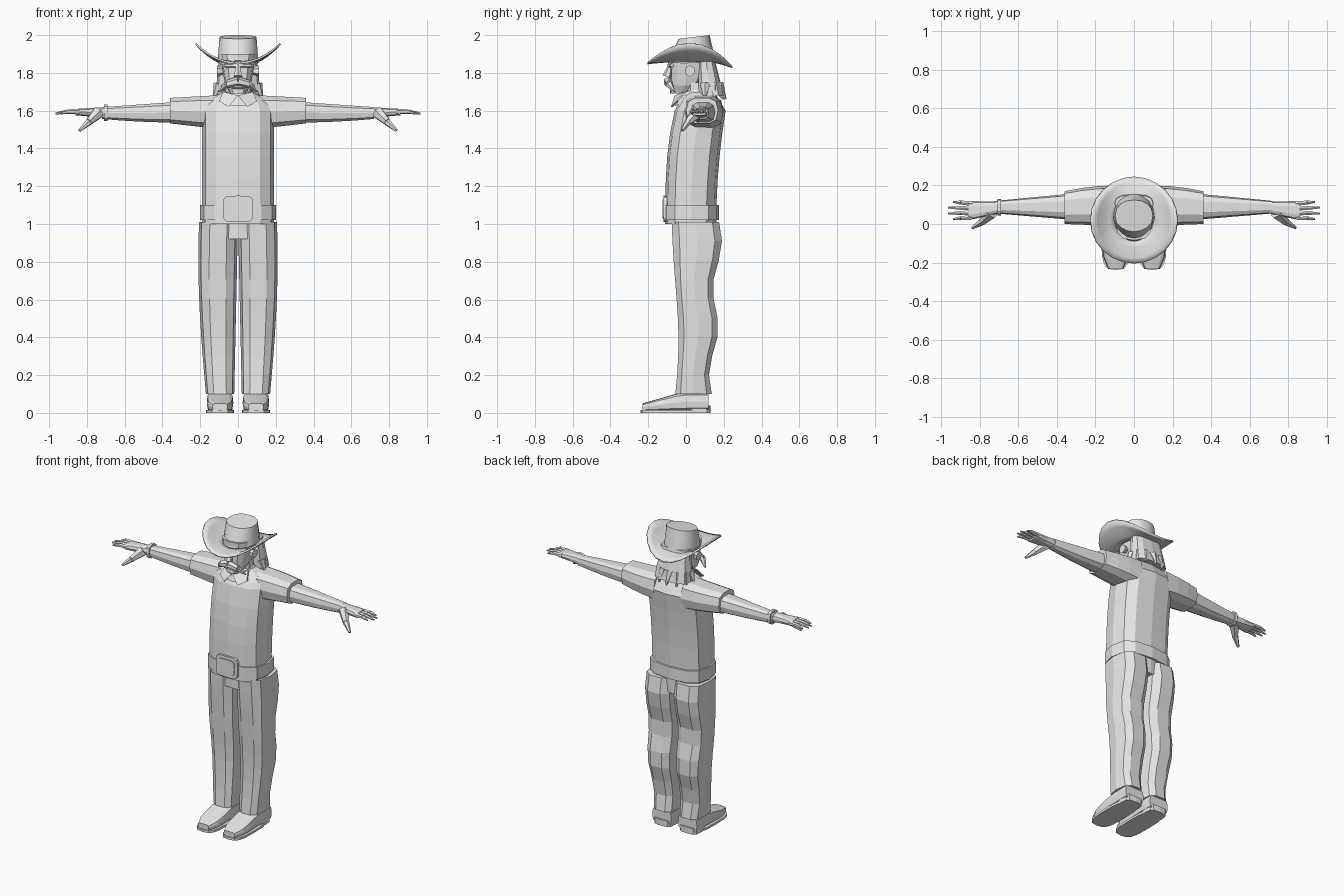
import bpy, bmesh
from math import sin, cos, pi, sqrt, copysign
from mathutils import Matrix, Vector

if "Cube" in bpy.data.objects:
    bpy.data.objects.remove(bpy.data.objects["Cube"])

GREY = (0.8, 0.8, 0.8, 1)
material = bpy.data.materials.new("light grey")
material.use_nodes = True
material.diffuse_color = GREY
material.node_tree.nodes["Principled BSDF"].inputs["Base Color"].default_value = GREY


def finish(name, bm):
    """Turn a bmesh into a named object with the shared material."""
    bmesh.ops.recalc_face_normals(bm, faces=bm.faces)
    mesh = bpy.data.meshes.new(name)
    bm.to_mesh(mesh)
    bm.free()
    mesh.materials.append(material)
    result = bpy.data.objects.new(name, mesh)
    bpy.context.collection.objects.link(result)
    return result


def skin(name, rings, cap=True):
    """Bridge rings that have equal numbers of points."""
    bm = bmesh.new()
    loops = [[bm.verts.new(point) for point in ring] for ring in rings]
    for lower, upper in zip(loops, loops[1:]):
        for i in range(len(lower)):
            bm.faces.new((lower[i - 1], lower[i], upper[i], upper[i - 1]))
    if cap:
        bm.faces.new(loops[0])
        bm.faces.new(loops[-1])
    return finish(name, bm)


def loft(name, axis, start, end, shape, steps=1, sides=12, roundness=0.7,
         side=1, slope=0, cap=True):
    """Sweep a rounded section; shape(t) gives u min, u max, v min, v max."""
    rings = []
    for step in range(steps + 1):
        t = step / steps
        along = start + (end - start) * t
        left, right, low, high = shape(t)
        ring = []
        for i in range(sides):
            angle = 2 * pi * i / sides
            c = copysign(abs(cos(angle)) ** roundness, cos(angle))
            s = copysign(abs(sin(angle)) ** roundness, sin(angle))
            u = (left + right + (right - left) * c) / 2
            v = (low + high + (high - low) * s) / 2
            x, y, z = {"x": (along, u, v), "y": (u, along, v), "z": (u, v, along)}[axis]
            ring.append((x * side, y, z + slope * y))
        rings.append(ring)
    return skin(name, rings, cap)


def column(name, start, end, shape, **options):
    """Upright centred loft; shape(t) gives half width, front, back."""
    def section(t):
        half, front, back = shape(t)
        return -half, half, front, back
    return loft(name, "z", start, end, section, **options)


def spike(name, start, end, start_radius, end_radius):
    """Six-sided tapered rod between two points."""
    start, end = Vector(start), Vector(end)
    direction = end - start
    turn = direction.to_track_quat("Z", "Y").to_matrix().to_4x4()
    bm = bmesh.new()
    bmesh.ops.create_cone(bm, cap_ends=True, segments=6, radius1=start_radius,
                          radius2=end_radius, depth=direction.length,
                          matrix=Matrix.Translation((start + end) / 2) @ turn)
    return finish(name, bm)


def smooth(target):
    bpy.ops.object.select_all(action="DESELECT")
    target.select_set(True)
    bpy.context.view_layer.objects.active = target
    bpy.ops.object.shade_smooth_by_angle(angle=pi / 5)


# Shirt, belt, buckle and hips
column("shirt", 1, 1.6, lambda t: (.19, -.11 + .05 * t ** 3, .16 + .05 * t * t), steps=5)
column("shoulders", 1.6, 1.7, lambda t: (.19 - .11 * t * t, -.06 + .06 * t, .21 - .06 * t),
       steps=3)
column("belt", 1.02, 1.1, lambda t: (.2, -.115, .175))
column("hips", .92, 1.01, lambda t: (.18, -.07, .16))
for name, front, inset in (("buckle", -.12, 0), ("buckle_panel", -.125, .02)):
    loft(name, "y", front, -.1,
         lambda t: (inset - .08, .08 - inset, 1.01 + inset, 1.15 - inset),
         sides=16, roundness=.4)

# Head, face and neck
column("neck", 1.6, 1.75, lambda t: (.07, 0, .12))
column("head", 1.69, 1.9, lambda t: (.04 + .055 * sqrt(t), -.085, .02 + .12 * sqrt(t)), steps=5)
spike("nose", (0, -.08, 1.85), (0, -.1, 1.78), .01, .025)
spike("lower_lip", (-.03, -.085, 1.73), (.03, -.085, 1.73), .015, .015)

# Hair at the back, ending in pointed locks
column("hair", 1.68, 1.88, lambda t: (.12 - .02 * t, .06, .2 - .05 * t), steps=3)
for i in range(7):
    c, s = cos(pi * i / 6), sin(pi * i / 6)
    spike("hair_lock", (c * .1, .1 + s * .07, 1.74), (c * .13, .1 + s * .11, 1.66), .03, .005)

# Collar band
column("collar", 1.64, 1.7, lambda t: (.1 - .025 * t, -.06 + .03 * t, .16 - .02 * t),
       slope=.25, cap=False)

# Hat crown with dented top, both pinched towards the front
crown = column("hat_crown", 1.85, 1.985, lambda t: (.108 - .01 * t, -.1 + .06 * t, .155 - .03 * t),
               steps=3, sides=16, roundness=.9, slope=.12, cap=False)
dent = column("hat_dent", 1.985, 1.96, lambda t: (.098 - .06 * t, -.04 + .06 * t, .125 - .05 * t),
              steps=2, sides=16, roundness=.9, slope=.12)
for piece in (crown, dent):
    for vertex in piece.data.vertices:
        vertex.co.x *= 1 + min(0, vertex.co.y) * 3
    smooth(piece)

# Hat brim: sides curl up, front and back dip
rings = []
for step in range(5):
    t = step / 4
    ring = []
    for i in range(24):
        c, s = cos(pi * i / 12), sin(pi * i / 12)
        dip = .02 + .01 * s
        rise = .095 * c * c - dip * s * s
        ring.append(((.095 + .13 * t) * c, .02 + (.11 + .115 * t) * s, 1.86 + rise * t ** 1.5))
    rings.append(ring)
brim = skin("hat_brim", rings, cap=False)
thickness = brim.modifiers.new("thickness", "SOLIDIFY")
thickness.thickness, thickness.offset = .01, 0
smooth(brim)

# Paired parts
for side, tag in ((1, "left_"), (-1, "right_")):
    def part(name, *arguments, **options):
        return loft(tag + name, *arguments, side=side, **options)

    def rod(name, start, end, *radii):
        flip = Vector((side, 1, 1))
        return spike(tag + name, flip * Vector(start), flip * Vector(end), *radii)

    # Face details
    rod("moustache", (0, -.095, 1.755), (.06, -.09, 1.74), .025, .02)
    rod("moustache_tip", (.06, -.09, 1.74), (.1, -.06, 1.7), .02, .004)
    rod("eyebrow", (.01, -.085, 1.84), (.07, -.075, 1.84), .012, .01)
    rod("ear", (.08, .02, 1.81), (.11, .02, 1.81), .02, .03)

    # Collar point
    flap = [(0, -.06, 1.68), (.05, -.08, 1.62), (.1, -.05, 1.65), (.08, -.01, 1.7)]
    skin(tag + "collar_point", [[(x * side, y + depth, z) for x, y, z in flap]
                                for depth in (0, .01)])

    # Sleeve and arm
    part("sleeve", "x", .1, .36,
         lambda t: (-.01 + .01 * t, .2 - .03 * t * t, 1.5 + .03 * t, 1.685 - .015 * t),
         steps=3, sides=10)
    part("arm", "x", .3, .72,
         lambda t: (.02 + .035 * t, .16 - .04 * t, 1.535 + .02 * t * t, 1.65 - .03 * t),
         steps=4, sides=10)

    # Hand, fingers and thumb
    part("palm", "x", .7, .86,
         lambda t: (.055 - .035 * t, .115 + .005 * t, 1.56 + .015 * t, 1.62 - .01 * t),
         steps=2, sides=10)
    for i in range(4):
        root, spread = .035 + .024 * i, .025 + .03 * i
        reach = .94 + .03 * sin(pi * i / 3)
        middle = (.9, (root + spread) / 2, 1.595)
        rod("finger", (.84, root, 1.595), middle, .014, .012)
        rod("fingertip", middle, (reach, spread, 1.585), .012, .005)
    rod("thumb", (.74, .06, 1.59), (.79, .01, 1.54), .035, .02)
    rod("thumb_tip", (.79, .01, 1.54), (.84, -.02, 1.495), .02, .008)

    # Trouser leg, bulging at the calf and seat
    part("trouser_leg", "z", .1, 1.01,
         lambda t: (.02 - .02 * t, .17 + .04 * sin(2 * t),
                    -.06 - .02 * t + .04 * sin(pi * t) * (1 - t),
                    .14 + .04 * t - .02 * sin(4 * pi * t)),
         steps=9, sides=10)

    # Shoe with sole and heel
    def shoe_section(t):
        half = .04 + .03 * sqrt(min(1, 4 * t))
        return .095 - half, .095 + half, .01, min(.11, .05 + .1 * t)
    part("shoe", "y", -.23, .12, shoe_section, steps=6, roundness=.5)
    part("sole", "z", 0, .015, lambda t: (.02, .17, -.24, .1), sides=16, roundness=.6)
    part("heel", "z", 0, .04, lambda t: (.03, .16, .01, .13), roundness=.5)

# Bracelet on one wrist
loft("right_bracelet", "x", .69, .71, lambda t: (.045, .13, 1.545, 1.635), sides=10, side=-1)
